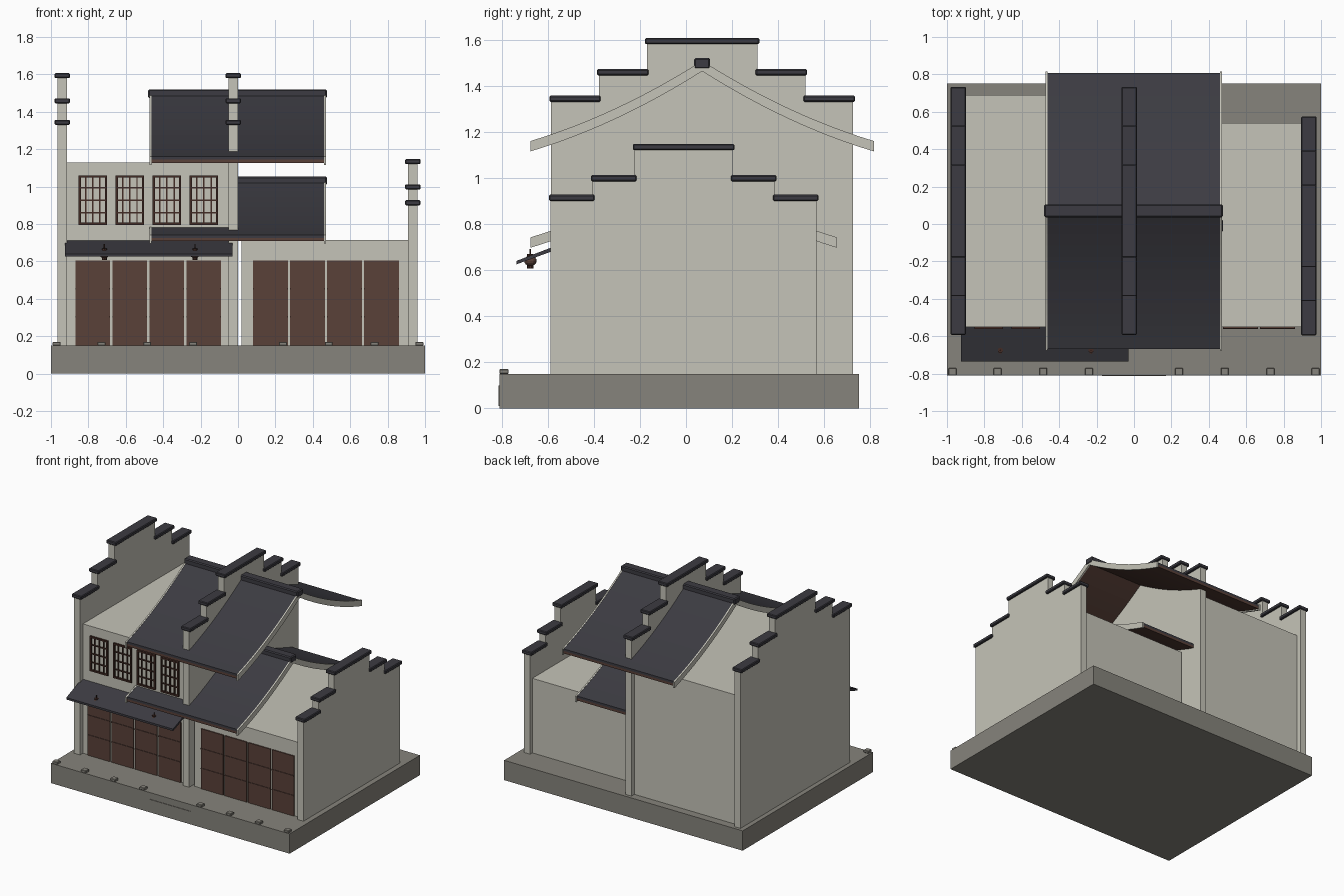
import bpy, bmesh
from mathutils import Matrix

cube = bpy.data.objects.get("Cube")
if cube:
    bpy.data.objects.remove(cube, do_unlink=True)


def material(name, rgb):
    m = bpy.data.materials.new(name)
    m.use_nodes = True
    m.diffuse_color = (*rgb, 1)
    m.node_tree.nodes["Principled BSDF"].inputs["Base Color"].default_value = (*rgb, 1)
    return m


PLASTER = material("plaster", (0.56, 0.55, 0.48))
STONE = material("stone", (0.24, 0.23, 0.20))
TILE = material("roof_tile", (0.045, 0.044, 0.054))
TIMBER = material("door_timber", (0.10, 0.052, 0.040))
LATTICE = material("dark_timber", (0.055, 0.024, 0.018))


def finish(name, bm, mat, bevel=0):
    bmesh.ops.recalc_face_normals(bm, faces=bm.faces)
    mesh = bpy.data.meshes.new(name)
    bm.to_mesh(mesh)
    bm.free()
    obj = bpy.data.objects.new(name, mesh)
    bpy.context.collection.objects.link(obj)
    mesh.materials.append(mat)
    if bevel:
        mod = obj.modifiers.new("chamfer", "BEVEL")
        mod.width = bevel
        mod.segments = 1
    return obj


def add_box(bm, x, y, z):
    """Box given by its (min, max) range on each axis."""
    size = [r[1] - r[0] for r in (x, y, z)]
    mid = [(r[1] + r[0]) / 2 for r in (x, y, z)]
    bmesh.ops.create_cube(bm, size=1, matrix=Matrix.Translation(mid) @ Matrix.Diagonal((*size, 1)))


def boxes(name, ranges, mat, bevel=0):
    bm = bmesh.new()
    for r in ranges:
        add_box(bm, *r)
    return finish(name, bm, mat, bevel)


def prism(name, profile, x0, x1, mat):
    """Extrude a (y, z) outline along x."""
    bm = bmesh.new()
    face = bm.faces.new([bm.verts.new((x0, y, z)) for y, z in profile])
    out = bmesh.ops.extrude_face_region(bm, geom=[face])
    moved = [v for v in out["geom"] if isinstance(v, bmesh.types.BMVert)]
    bmesh.ops.translate(bm, verts=moved, vec=(x1 - x0, 0, 0))
    return finish(name, bm, mat)


# Plinth, plaque and kerb blocks
boxes("plinth", [((-1, 1), (-0.81, 0.75), (0, 0.15))], STONE)
boxes("plinth_plaque", [((-0.17, 0.17), (-0.814, -0.80), (0.01, 0.10))], STONE)
kerb_x = [s * x for x in (0.24, 0.485, 0.73, 0.97) for s in (-1, 1)]
boxes("kerb_blocks", [((x - 0.021, x + 0.021), (-0.81, -0.77), (0.15, 0.17)) for x in kerb_x], STONE, 0.003)

# House bodies
boxes("tall_house_body", [((-0.93, -0.02), (-0.55, 0.69), (0.15, 1.13))], PLASTER)
boxes("low_house_body", [((0.02, 0.92), (-0.55, 0.54), (0.15, 0.715))], PLASTER)


# Stepped gable walls with tiled caps
def stepped_gable(name, x, yc, steps):
    """Steps run from the outside in, as (half depth, wall top)."""
    half, low = 0.025, 0.15
    right = []
    for d, top in steps:
        right += [(d, low), (d, top)]
        low = top
    outline = [(yc + d, z) for d, z in right] + [(yc - d, z) for d, z in reversed(right)]
    prism(name, outline, x - half, x + half, PLASTER)
    caps = []
    wide = (x - 0.041, x + 0.041)
    for i, (d, top) in enumerate(steps):
        z = (top, top + 0.027)
        if i + 1 < len(steps):
            inner = steps[i + 1][0] - 0.008
            caps.append((wide, (yc + inner, yc + d + 0.008), z))
            caps.append((wide, (yc - d - 0.008, yc - inner), z))
        else:
            caps.append((wide, (yc - d - 0.008, yc + d + 0.008), z))
    boxes(name + "_caps", caps, TILE, 0.005)


tall_steps = [(0.655, 1.33), (0.448, 1.445), (0.24, 1.58)]
low_steps = [(0.577, 0.90), (0.395, 0.985), (0.213, 1.12)]
stepped_gable("outer_tall_gable", -0.94, 0.07, tall_steps)
stepped_gable("middle_gable", -0.025, 0.07, tall_steps)
stepped_gable("outer_low_gable", 0.935, -0.01, low_steps)


# Curved roofs: tile layer, timber soffit, plaster barge boards, ridge
def curved_roof(name, yc, half, eave, ridge):
    n = 12
    curve = (ridge - eave - 0.3 * half) / half ** 2

    def height(d):
        t = half - abs(d)
        return eave + 0.3 * t + curve * t * t

    def band(top, bottom, reach):
        ds = [reach * (i / n - 1) for i in range(2 * n + 1)]
        upper = [(yc + d, height(d) + top) for d in ds]
        lower = [(yc + d, height(d) + bottom) for d in reversed(ds)]
        return upper + lower

    prism(name + "_tiles", band(-0.002, -0.018, half - 0.008), -0.465, 0.46, TILE)
    prism(name + "_soffit", band(-0.018, -0.036, half - 0.008), -0.465, 0.46, TIMBER)
    for side, x in (("right", -0.474), ("left", 0.460)):
        prism(f"{name}_{side}_barge_board", band(0, -0.045, half), x, x + 0.011, PLASTER)
    boxes(name + "_ridge", [((-0.48, 0.475), (yc - 0.035, yc + 0.035), (ridge - 0.035, ridge + 0.012))], TILE, 0.007)


curved_roof("tall_roof", 0.07, 0.745, 1.160, 1.508)
curved_roof("low_roof", -0.01, 0.665, 0.742, 1.042)

# Shopfront awning
awning = [(-0.735, 0.625), (-0.54, 0.697), (-0.54, 0.715), (-0.735, 0.640)]
prism("awning", awning, -0.925, -0.03, TILE)

# Lanterns hung through the awning
for i, x in enumerate((-0.715, -0.23)):
    bm = bmesh.new()
    place = Matrix.Translation((x, -0.675, 0.64))
    bmesh.ops.create_uvsphere(bm, u_segments=12, v_segments=8, radius=0.027,
                              matrix=place @ Matrix.Diagonal((1, 1, 0.85, 1)))
    finish(f"lantern_{i + 1}", bm, TIMBER)
    bm = bmesh.new()
    for r, depth, z in ((0.014, 0.010, 0.024), (0.014, 0.012, -0.026), (0.003, 0.03, 0.037)):
        bmesh.ops.create_cone(bm, cap_ends=True, segments=10, radius1=r, radius2=r, depth=depth,
                              matrix=place @ Matrix.Translation((0, 0, z)))
    finish(f"lantern_fittings_{i + 1}", bm, LATTICE)

# Folding doors with cross rails
for side, start in (("tall", -0.87), ("low", 0.08)):
    leaves, rails = [], []
    for i in range(4):
        x = (start + i * 0.198, start + i * 0.198 + 0.186)
        leaves.append((x, (-0.558, -0.54), (0.15, 0.605)))
        rails += [(x, (-0.562, -0.55), (z, z + 0.008)) for z in (0.30, 0.45)]
    boxes(side + "_house_doors", leaves, TIMBER)
    boxes(side + "_house_door_rails", rails, TIMBER)

# Lattice windows
for i in range(4):
    x0, x1, z0, z1 = -0.852 + i * 0.198, -0.70 + i * 0.198, 0.795, 1.06
    frame, bars = (-0.562, -0.545), (-0.558, -0.545)
    parts = [((x, x + 0.012), frame, (z0, z1)) for x in (x0, x1 - 0.012)]
    parts += [((x0, x1), frame, (z, z + 0.012)) for z in (z0, z1 - 0.012)]
    for k in (1, 2, 3):
        x = x0 + (x1 - x0) * k / 4
        z = z0 + (z1 - z0) * k / 4
        parts.append(((x - 0.004, x + 0.004), bars, (z0, z1)))
        parts.append(((x0, x1), bars, (z - 0.004, z + 0.004)))
    boxes(f"window_{i + 1}", parts, LATTICE)
